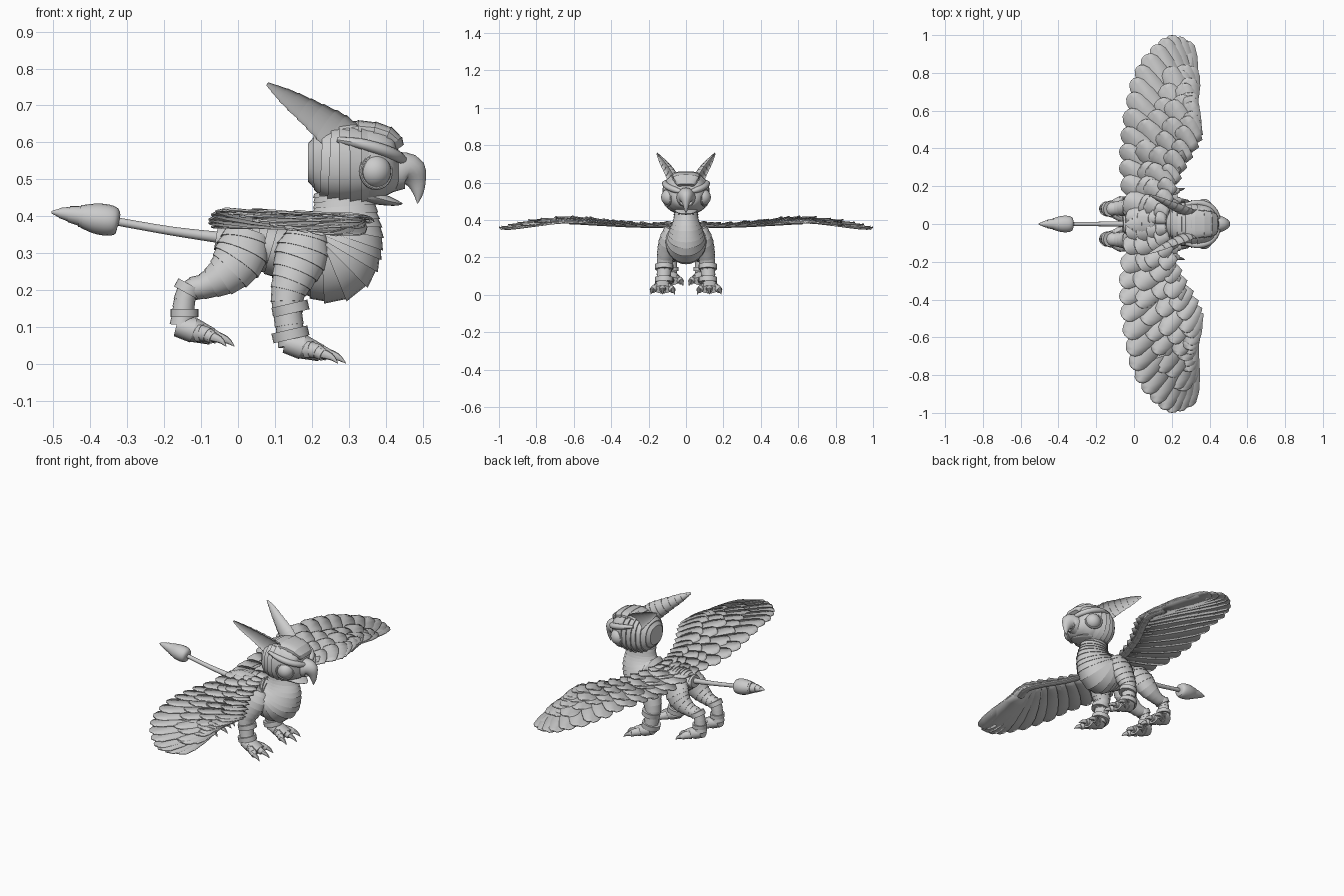
import bpy, bmesh, math, random
from mathutils import Vector

random.seed(4)
if "Cube" in bpy.data.objects:
    bpy.data.objects.remove(bpy.data.objects["Cube"])

grey = bpy.data.materials.new("stone grey")
grey.use_nodes = True
grey.diffuse_color = (0.6, 0.6, 0.6, 1)
grey.node_tree.nodes["Principled BSDF"].inputs["Base Color"].default_value = (0.6, 0.6, 0.6, 1)


def finish(name, bm, angle=32, recalc=True):
    if recalc:
        bmesh.ops.recalc_face_normals(bm, faces=bm.faces)
    mesh = bpy.data.meshes.new(name)
    bm.to_mesh(mesh)
    bm.free()
    mesh.materials.append(grey)
    mesh.shade_smooth()
    mesh.set_sharp_from_angle(angle=math.radians(angle))
    ob = bpy.data.objects.new(name, mesh)
    bpy.context.scene.collection.objects.link(ob)
    return ob


def spline(pts, t):
    """Point at t (0 to 1) on a smooth curve through pts."""
    n = len(pts) - 1
    f = min(max(t, 0), 1) * n
    i = min(int(f), n - 1)
    u = f - i
    a, b, c, d = (pts[min(max(k, 0), n)] for k in (i - 1, i, i + 1, i + 2))
    return [q + 0.5 * u * (r - p + u * (2*p - 5*q + 4*r - s + u * (3*(q - r) + s - p)))
            for p, q, r, s in zip(a, b, c, d)]


def sweep(name, pts, bands=8, flare=0.0, sides=20, side=1, dent=False, box=1.0):
    """Tube through (x, y, z, depth radius, width radius); flare makes overlapping bands."""
    bm = bmesh.new()
    along = Vector(pts[-1][:3]) - Vector(pts[0][:3])
    ref = Vector((1, 0, 0)) if abs(along.y) > 0.8 * along.length else Vector((0, 1, 0))
    stations = []
    for i in range(bands):
        stations.append((i / bands, 1 - flare / 2))
        if flare or i == bands - 1:
            stations.append(((i + 1) / bands, 1 + flare))
    rings = []
    for t, k in stations:
        x, y, z, r1, r2 = spline(pts, t)
        tan = (Vector(spline(pts, t + 0.02)[:3]) - Vector(spline(pts, t - 0.02)[:3])).normalized()
        wide = (ref - tan * ref.dot(tan)).normalized()
        deep = tan.cross(wide)
        ring = []
        for j in range(sides):
            a = math.tau * j / sides
            c, s = math.cos(a), math.sin(a)
            c = math.copysign(abs(c) ** box, c)
            s = math.copysign(abs(s) ** box, s)
            if dent and s > 0:
                s *= -0.5
            p = Vector((x, y, z)) + (deep * c * max(r1, 0.001) + wide * s * max(r2, 0.001)) * k
            ring.append(bm.verts.new((p.x, p.y * side, p.z)))
        rings.append(ring)
    for a, b in zip(rings, rings[1:]):
        for j in range(sides):
            k = (j + 1) % sides
            bm.faces.new((a[j], a[k], b[k], b[j]))
    bm.faces.new(rings[0])
    bm.faces.new(rings[-1])
    return finish(name, bm)


def ball(name, centre, radius):
    bm = bmesh.new()
    bmesh.ops.create_uvsphere(bm, u_segments=24, v_segments=14, radius=radius)
    bmesh.ops.translate(bm, verts=bm.verts, vec=centre)
    return finish(name, bm)


# Torso, head and beak along the centre line
sweep("neck_and_torso", [(.285, 0, .47, .08, .065), (.29, 0, .41, .087, .066), (.283, 0, .345, .112, .088),
      (.245, 0, .29, .126, .106), (.16, 0, .295, .085, .1), (.07, 0, .32, .068, .085),
      (0, 0, .33, .06, .075), (-.06, 0, .34, .03, .04)], 28, .035, 28)
sweep("face", [(.435, 0, .535, .045, .05), (.42, 0, .535, .075, .08), (.385, 0, .54, .098, .106),
      (.34, 0, .543, .107, .118)], 8, 0, 28, box=.85)
sweep("cheek_ruff", [(.36, 0, .543, .104, .115), (.31, 0, .543, .109, .122), (.26, 0, .543, .104, .116),
      (.22, 0, .545, .086, .095), (.19, 0, .545, .05, .055)], 7, .04, 28, box=.85)
sweep("crown", [(.437, 0, .585, .015, .045), (.415, 0, .612, .025, .065), (.36, 0, .63, .027, .072),
      (.29, 0, .627, .027, .075), (.235, 0, .595, .022, .06), (.205, 0, .56, .012, .04)], 8, .05, 20, box=.7)
sweep("upper_beak", [(.39, 0, .515, .056, .056), (.44, 0, .523, .051, .05), (.468, 0, .519, .045, .038),
      (.483, 0, .492, .027, .021), (.488, 0, .462, .014, .011), (.486, 0, .434, .001, .001)], 14, 0, 20)
sweep("lower_beak", [(.34, 0, .46, .024, .07), (.39, 0, .446, .016, .055), (.425, 0, .437, .009, .035),
      (.445, 0, .434, .002, .005)], 8, 0, 16)

# Tail with a smooth bulb running into a layered point
sweep("tail", [(-.03, 0, .34, .016, .016), (-.18, 0, .36, .012, .012), (-.34, 0, .388, .011, .011)], 8, 0, 12)
sweep("tail_bulb", [(-.322, 0, .386, .012, .012), (-.328, 0, .387, .034, .035), (-.35, 0, .389, .042, .044),
      (-.385, 0, .394, .041, .043), (-.42, 0, .4, .032, .033)], 12, 0, 18)
sweep("tail_point", [(-.4, 0, .397, .036, .037), (-.44, 0, .403, .025, .026), (-.475, 0, .408, .016, .016),
      (-.505, 0, .411, .003, .003)], 4, .07, 16)


def foot(name, heel, toe_tip, side):
    """Paw with three spread, clawed toes."""
    (hx, hy, hz), (tx, tz) = heel, toe_tip
    sweep(name + "_paw", [(hx - .022, hy, hz + .012, .03, .032), (hx + .025, hy, hz, .034, .044),
          (hx + .075, hy, hz - .018, .022, .044)], 2, .04, 16, side)
    for i in (-1, 0, 1):
        ex, ey = tx - .022 * abs(i), hy + i * .064
        sx, sy = hx + .035, hy + i * .026
        mx, my = sx + (ex - sx) * .55, sy + (ey - sy) * .75
        sweep(f"{name}_toe_{i + 2}", [(sx, sy, hz - .008, .024, .02),
              ((sx + mx) / 2, (sy + my) / 2, hz - .01, .021, .019), (mx, my, tz + .022, .016, .016)], 3, .04, 12, side)
        sweep(f"{name}_claw_{i + 2}", [(mx - .012, my, tz + .029, .015, .012),
              ((mx + ex) / 2, (my + ey) / 2, tz + .018, .01, .008), (ex, ey, tz, .001, .001)], 6, 0, 10, side)


# Wing layout: leading bone, line of feather tips, height over the span
bone = [(.15, .02), (.18, .15), (.23, .3), (.3, .44), (.325, .53), (.295, .62)]
tips = [(-.045, .03), (-.06, .2), (-.07, .35), (-.058, .5), (-.03, .66), (.0, .79),
        (.06, .895), (.14, .973), (.205, 1.0), (.275, .97)]
span = [(.375,), (.368,), (.383,), (.4,), (.385,), (.363,)]


def wing_height(x, y):
    """Outer wing twists so that its leading edge hangs lower."""
    return spline(span, y)[0] - .15 * y * (x - .16)


def add_feather(bm, base, tip, half, lift, side):
    """Flat blunt-ended feather draped over the wing surface."""
    base, tip = Vector(base), Vector(tip)
    d = tip - base
    n = Vector((d.y, -d.x)).normalized()
    rows = []
    for u, w in ((0, .6), (.25, .85), (.5, 1), (.75, 1), (.92, .8), (.98, .5), (1, .15)):
        row = []
        for e in (-1, 0, 1):
            p = base + d * u + n * half * w * e
            y = min(max(p.y, 0), .999)
            z = wing_height(p.x, y) + lift * (.4 + .6 * u) + e * .004
            row.append(bm.verts.new((p.x, y * side, z)))
        rows.append(row)
    for a, b in zip(rows, rows[1:]):
        for j in (0, 1):
            quad = (a[j], b[j], b[j + 1], a[j + 1])
            bm.faces.new(quad if side > 0 else quad[::-1])


def feather_row(name, count, reach, half, lift, side, start=0.0):
    bm = bmesh.new()
    for i in range(count):
        t = i / (count - 1)
        base, tip = Vector(spline(bone, t)), Vector(spline(tips, t))
        r = reach * (1 if reach == 1 else random.uniform(.88, 1.12))
        add_feather(bm, base + (tip - base) * start, base + (tip - base) * r,
                    half * random.uniform(.9, 1.1), lift + (i % 2) * .002, side)
    ob = finish(name, bm, 25, False)
    solid = ob.modifiers.new("thickness", "SOLIDIFY")
    solid.thickness = .005
    solid.offset = 0


for side, label in ((-1, "near"), (1, "far")):
    # Eye, socket rim, brow and ear
    ball(label + "_eye", (.37, side * .088, .522), .045)
    out, up = Vector((.45, .89, 0)), Vector((0, 0, 1))
    across = out.cross(up)
    rim = []
    for i in range(13):
        a = math.tau * i / 12
        p = Vector((.374, .1, .522)) + (across * math.cos(a) + up * math.sin(a)) * .046
        rim.append((*p, .005, .005))
    sweep(label + "_eye_rim", rim, 24, 0, 8, side)
    sweep(label + "_brow", [(.27, .1, .607, .008, .01), (.33, .113, .597, .014, .015),
          (.39, .1, .58, .016, .017), (.43, .063, .563, .016, .017), (.45, .02, .55, .01, .01)], 12, 0, 12, side)
    sweep(label + "_ear", [(.305, .07, .605, .045, .035), (.26, .09, .634, .05, .04),
          (.195, .115, .68, .036, .032), (.13, .142, .724, .022, .02), (.08, .158, .758, .005, .005)],
          9, .05, 18, side, dent=True)

    # Fore leg with two cuffs
    sweep(label + "_fore_leg", [(.19, .075, .36, .05, .035), (.175, .09, .3, .073, .05), (.15, .105, .235, .058, .048),
          (.133, .113, .18, .044, .042), (.138, .118, .11, .038, .038), (.148, .122, .05, .038, .036)], 11, .04, 18, side)
    for i, (x, z) in enumerate(((.142, .15), (.142, .08))):
        sweep(f"{label}_fore_cuff_{i + 1}", [(x - .003, .117, z + .013, .05, .049), (x + .003, .117, z - .013, .05, .049)],
              1, 0, 20, side)
    foot(label + "_fore", (.15, .125, .047), (.292, .002), side)

    # Hind leg with two cuffs
    sweep(label + "_hind_leg", [(.025, .055, .355, .06, .035), (.008, .075, .295, .072, .05), (-.03, .085, .245, .058, .048),
          (-.085, .083, .213, .036, .038), (-.135, .08, .198, .03, .033), (-.147, .08, .155, .029, .031),
          (-.152, .08, .105, .032, .033)], 13, .04, 18, side)
    for i, (x, z, dx) in enumerate(((-.134, .203, -.006), (-.145, .138, 0))):
        sweep(f"{label}_hind_cuff_{i + 1}", [(x - dx, .08, z + .011, .038, .04), (x + dx, .08, z - .011, .038, .04)],
              1, 0, 20, side)
    foot(label + "_hind", (-.145, .08, .092), (-.01, .048), side)

    # Wing: arm under overlapping rows of feathers
    sweep(label + "_wing_arm", [(x, y, wing_height(x, y), .01, .02) for x, y in bone], 14, .05, 12, side)
    feather_row(label + "_flight_feathers", 16, 1, .06, 0, side)
    feather_row(label + "_long_coverts", 13, .66, .058, .006, side)
    feather_row(label + "_middle_coverts", 12, .42, .05, .011, side, -.03)
    feather_row(label + "_short_coverts", 13, .2, .042, .015, side, -.1)
